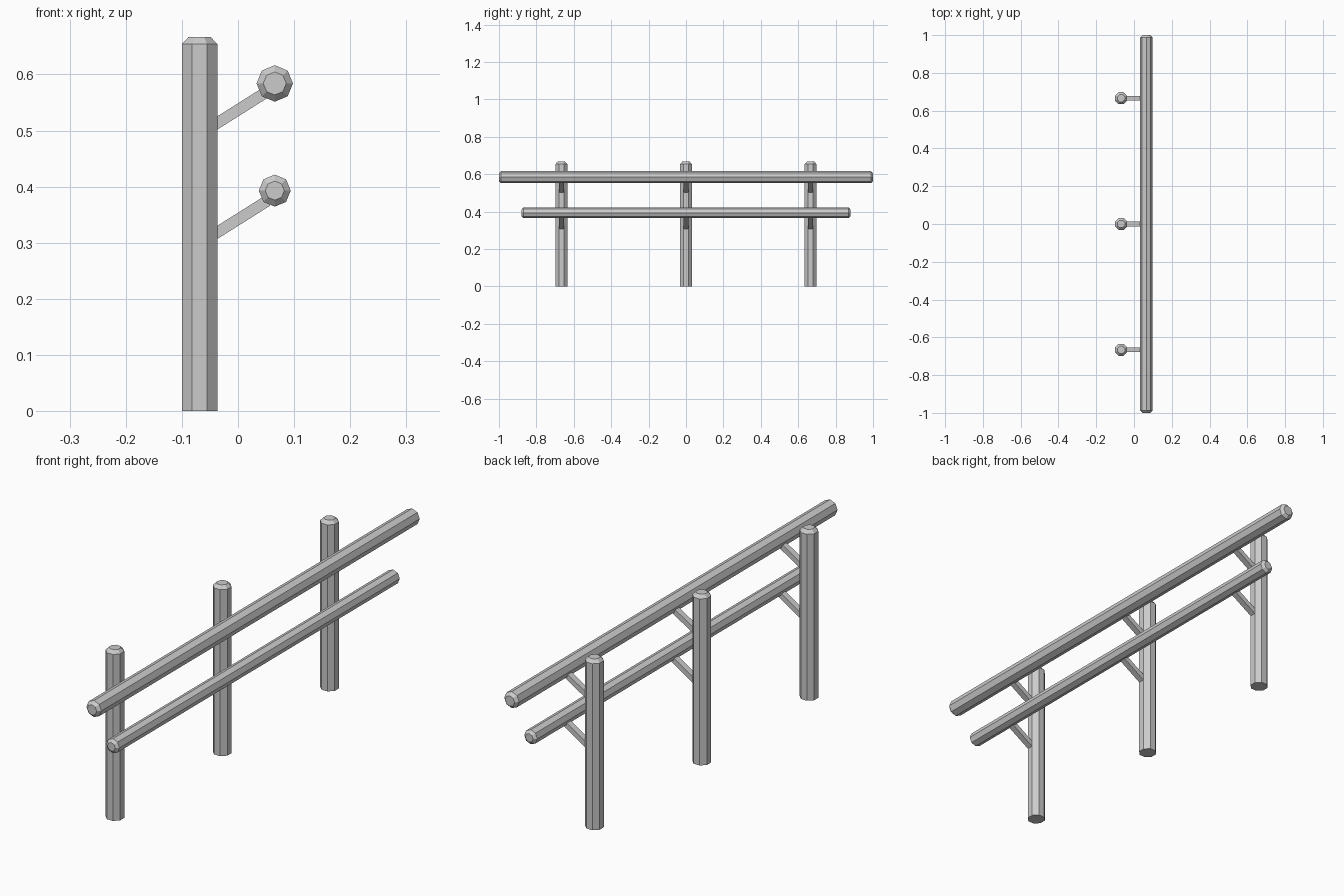
import bpy, bmesh, math
from mathutils import Matrix, Vector

if "Cube" in bpy.data.objects:
    bpy.data.objects.remove(bpy.data.objects["Cube"])


def make_object(name, bm, matrix):
    bmesh.ops.recalc_face_normals(bm, faces=bm.faces)
    mesh = bpy.data.meshes.new(name)
    bm.to_mesh(mesh)
    bm.free()
    obj = bpy.data.objects.new(name, mesh)
    obj.matrix_world = matrix
    bpy.context.collection.objects.link(obj)
    return obj


def octagon_bar(name, rings, turn, matrix):
    """Closed eight-sided bar from (height, radius) rings along local z."""
    bm = bmesh.new()
    loops = []
    for z, r in rings:
        angles = [turn + i * math.pi / 4 for i in range(8)]
        loops.append([bm.verts.new((r * math.cos(a), r * math.sin(a), z)) for a in angles])
    for a, b in zip(loops, loops[1:]):
        for i in range(8):
            j = (i + 1) % 8
            bm.faces.new((a[i], a[j], b[j], b[i]))
    bm.faces.new(loops[0][::-1])
    bm.faces.new(loops[-1])
    return make_object(name, bm, matrix)


def strut(name, start, end, width, thickness):
    """Square-edged brace lying in an xz plane."""
    d = end - start
    bm = bmesh.new()
    bmesh.ops.create_cube(bm, size=1)
    bmesh.ops.scale(bm, vec=(d.length, width, thickness), verts=bm.verts)
    rot = Matrix.Rotation(-math.atan2(d.z, d.x), 4, 'Y')
    make_object(name, bm, Matrix.Translation((start + end) / 2) @ rot)


POST_X, RAIL_X = -0.0685, 0.0655
SLOPE = 0.63

# Horizontal rails with chamfered ends
along_y = Matrix.Rotation(-math.pi / 2, 4, 'X')
for name, z, r, tip, half, chamfer in (
        ("upper_rail", 0.584, 0.0325, 0.0205, 1.0, 0.012),
        ("lower_rail", 0.393, 0.0285, 0.0170, 0.88, 0.010)):
    rings = [(-half, tip), (-half + chamfer, r), (half - chamfer, r), (half, tip)]
    octagon_bar(name, rings, 0, Matrix.Translation((RAIL_X, 0, z)) @ along_y)

# Posts with chamfered tops, each with two slanted struts
post_r = 0.0316 / math.cos(math.pi / 8)
for place, y in (("front", -0.666), ("middle", 0), ("back", 0.666)):
    rings = [(0, post_r), (0.654, post_r), (0.667, 0.0212)]
    octagon_bar(place + "_post", rings, math.pi / 8, Matrix.Translation((POST_X, y, 0)))
    for level, z in (("upper", 0.5135), ("lower", 0.3185)):
        start = Vector((-0.06, y, z - 0.023 * SLOPE))
        end = Vector((0.052, y, z + 0.089 * SLOPE))
        strut(f"{place}_{level}_strut", start, end, 0.025, 0.02)
